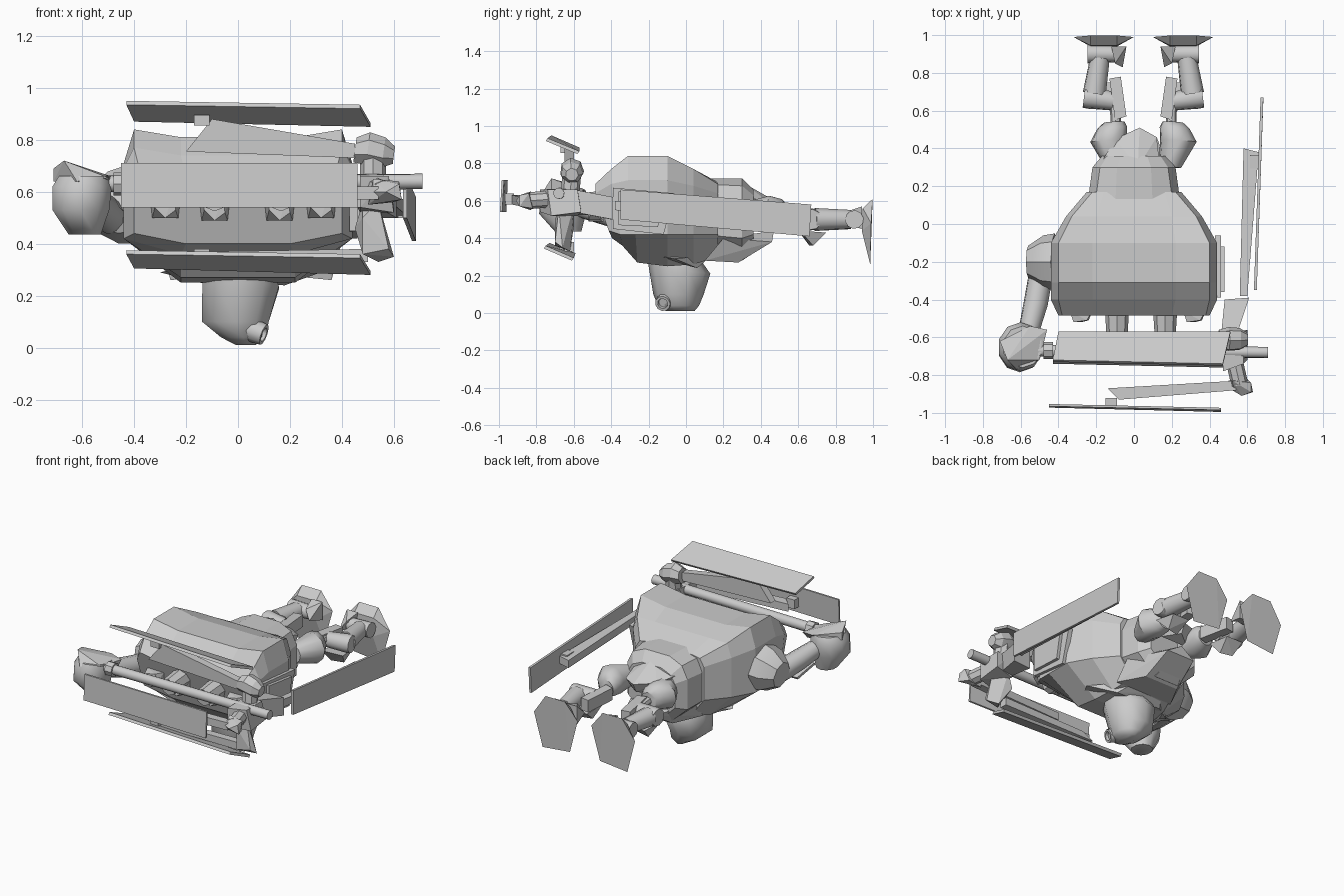
import bpy, bmesh, math
from mathutils import Vector


def finish(name, bm, smooth=None):
    bmesh.ops.recalc_face_normals(bm, faces=bm.faces)
    me = bpy.data.meshes.new(name)
    bm.to_mesh(me)
    bm.free()
    ob = bpy.data.objects.new(name, me)
    bpy.context.collection.objects.link(ob)
    if smooth:
        bpy.ops.object.select_all(action='DESELECT')
        bpy.context.view_layer.objects.active = ob
        ob.select_set(True)
        bpy.ops.object.shade_smooth_by_angle(angle=math.radians(smooth))
    return ob


def loft(name, rings, smooth=None):
    bm = bmesh.new()
    vs = [[bm.verts.new(p) for p in r] for r in rings]
    n = len(vs[0])
    for a, b in zip(vs, vs[1:]):
        for i in range(n):
            bm.faces.new((a[i], a[(i + 1) % n], b[(i + 1) % n], b[i]))
    bm.faces.new(vs[0])
    bm.faces.new(vs[-1])
    return finish(name, bm, smooth)


def limb(name, stations, n=10, smooth=40):
    """Round sections (centre, radius) swept along a path."""
    pts = [Vector(s[0]) for s in stations]
    d = (pts[-1] - pts[0]).normalized()
    u = d.orthogonal().normalized()
    v = d.cross(u)
    ang = [2 * math.pi * i / n for i in range(n)]
    return loft(name, [[p + s[1] * (math.cos(a) * u + math.sin(a) * v) for a in ang]
                       for p, s in zip(pts, stations)], smooth)


def hull(name, pts):
    bm = bmesh.new()
    for p in pts:
        bm.verts.new(p)
    res = bmesh.ops.convex_hull(bm, input=bm.verts)
    junk = {e for e in res['geom_interior'] if isinstance(e, bmesh.types.BMVert)}
    bmesh.ops.delete(bm, geom=list(junk), context='VERTS')
    bmesh.ops.dissolve_limit(bm, angle_limit=0.05, verts=bm.verts, edges=bm.edges)
    return finish(name, bm)


def slab(name, quad, thick):
    t = Vector(thick)
    return hull(name, [Vector(p) for p in quad] + [Vector(p) + t for p in quad])


def box(name, c, s):
    return hull(name, [(c[0] + i * s[0] / 2, c[1] + j * s[1] / 2, c[2] + k * s[2] / 2)
                       for i in (-1, 1) for j in (-1, 1) for k in (-1, 1)])


def body_ring(y, w, ow, fw, zb, z1, z2, zo, zi, lean=0):
    """Right half section mirrored; the bottom leans back by 'lean'."""
    half = [(fw, y + lean, zb), (w, y + lean * .8, z1), (w, y, z2), (ow, y, zo), (fw, y, zi)]
    return half + [(-a, b, c) for a, b, c in reversed(half)]


# faceted torso with a slightly sunken centre panel
loft("torso", [body_ring(-.485, .40, .38, .20, .40, .44, .64, .69, .66, .09),
               body_ring(-.40, .44, .40, .22, .36, .42, .69, .77, .74, .06),
               body_ring(-.31, .44, .40, .22, .27, .42, .71, .84, .81, .05),
               body_ring(-.10, .44, .40, .22, .25, .42, .71, .84, .81),
               body_ring(.04, .36, .33, .20, .26, .42, .68, .77, .77),
               body_ring(.17, .25, .22, .16, .30, .42, .64, .69, .70)])
# pelvis and its guards
loft("pelvis", [body_ring(.08, .25, .21, .10, .29, .42, .60, .69, .72),
                body_ring(.30, .22, .18, .09, .28, .40, .60, .68, .72),
                body_ring(.36, .17, .14, .07, .32, .42, .58, .63, .66)])
hull("tail_guard", [(-.20, .28, .64), (.14, .28, .64), (.02, .30, .70), (-.10, .45, .60),
                    (.03, .51, .58), (.12, .46, .58), (.03, .48, .52), (-.08, .40, .50), (.12, .40, .50)])
hull("belly_guard", [(-.2, .1, .28), (.22, .1, .28), (-.1, .28, .27), (.14, .28, .27),
                     (-.08, .46, .38), (.12, .46, .38), (.02, .47, .44), (-.2, .2, .4), (.22, .2, .4)])
hull("collar", [(-.30, -.06, .29), (.32, -.06, .29), (.18, .06, .24), (-.15, .06, .25),
                (-.22, -.2, .31), (.24, -.2, .31), (.1, .14, .31), (-.1, .14, .31)])


# tapered head hanging below, with a lens on its side
def round_ring(z, xc, yc, rx, ry, tilt=0):
    return [(xc + rx * math.cos(a), yc + ry * math.sin(a), z + tilt * math.sin(a))
            for a in [math.pi * (i + .5) / 5 for i in range(10)]]


loft("head", [round_ring(.31, 0, -.07, .14, .13), round_ring(.23, .01, -.035, .155, .165, -.02),
              round_ring(.10, -.01, -.04, .135, .135), round_ring(.04, .02, -.04, .09, .11),
              round_ring(.01, .03, -.03, .04, .075)], 50)
limb("lens", [((.02, -.10, .08), .048), ((.10, -.125, .05), .042), ((.10, -.125, .05), .028),
              ((.085, -.12, .056), .026)], 10)

# chest nozzles
for x, z in ((-.28, .54), (-.09, .53), (.16, .53), (.32, .54)):
    hull("nozzle", [(x - .05, -.44, z - .04), (x + .05, -.44, z - .04), (x - .06, -.46, z + .05),
                    (x + .06, -.46, z + .05), (x - .04, -.52, z), (x, -.52, z - .04),
                    (x + .04, -.51, z - .01), (x + .03, -.51, z + .05), (x - .04, -.52, z + .04)])
for x in (-.09, .165):
    limb("nozzle_tube", [((x, -.44, .59), .065), ((x, -.60, .58), .055)], 8)

# shoulders
limb("left_shoulder", [((-.42, -.20, .55), .15), ((-.48, -.20, .54), .14), ((-.56, -.20, .53), .085)], 8, 30)
slab("right_shoulder", [(.43, -.39, .45), (.43, -.39, .67), (.43, -.06, .64), (.43, -.12, .42)], (.03, 0, .0))
slab("right_shoulder_cap", [(.45, -.36, .47), (.45, -.36, .65), (.45, -.12, .62), (.45, -.15, .46)], (.03, 0, 0))
# left arm and big cup-shaped fist
limb("left_upper_arm", [((-.49, -.25, .50), .065), ((-.52, -.42, .53), .065), ((-.56, -.58, .57), .055)], 10)
loft("left_fist", [round_ring(.66, -.59, -.65, .105, .11), round_ring(.62, -.60, -.65, .12, .13),
                   round_ring(.53, -.605, -.66, .115, .125), round_ring(.435, -.59, -.63, .065, .07)], 50)
hull("left_fist_guard", [(-.71, -.62, .69), (-.67, -.72, .72), (-.55, -.54, .66), (-.50, -.72, .655),
                         (-.71, -.62, .64), (-.46, -.56, .65), (-.47, -.60, .60), (-.62, -.77, .64)])
# rod held between the hands
limb("rod", [((-.55, -.67, .63), .032), ((.71, -.68, .64), .03)], 10)
limb("rod_collar", [((-.48, -.67, .63), .045), ((-.43, -.67, .63), .045)], 8)

# right forearm and claw hub
hull("right_forearm", [(.46, -.60, .54), (.46, -.60, .66), (.54, -.60, .54), (.54, -.60, .66),
                       (.48, -.40, .50), (.48, -.40, .62), (.61, -.39, .50), (.61, -.39, .62)])
hull("claw_hub", [(.47, -.58, .52), (.47, -.58, .67), (.60, -.56, .54), (.58, -.58, .66),
                  (.47, -.78, .54), (.47, -.78, .66), (.60, -.72, .52), (.58, -.74, .66)])
limb("upper_joint", [((.45, -.61, .76), .05), ((.50, -.61, .765), .065), ((.56, -.61, .75), .06),
                     ((.60, -.61, .74), .035)], 7, 20)
limb("upper_knuckle", [((.52, -.62, .64), .05), ((.52, -.61, .75), .05)], 8)
hull("lower_joint", [(.45, -.60, .46), (.48, -.70, .50), (.52, -.62, .50), (.54, -.68, .56), (.48, -.60, .56),
                     (.54, -.62, .33), (.60, -.66, .35), (.48, -.70, .36), (.58, -.70, .38)])
hull("front_joint", [(.50, -.83, .55), (.52, -.83, .65), (.60, -.82, .56), (.62, -.84, .64),
                     (.63, -.89, .57), (.62, -.89, .63), (.57, -.91, .60), (.52, -.88, .60)])
limb("front_knuckle", [((.53, -.72, .61), .045), ((.56, -.85, .60), .045)], 8)

# four long blades and the tapered arms carrying them
slab("upper_blade", [(-.43, -.73, .935), (.47, -.75, .92), (.51, -.58, .85), (-.40, -.58, .87)], (0, .01, .015))
slab("lower_blade", [(-.43, -.74, .36), (.47, -.76, .345), (.51, -.61, .28), (-.40, -.60, .305)], (0, .01, .015))
slab("front_blade", [(-.45, -.972, .54), (-.45, -.965, .71), (.46, -.985, .71), (.46, -.995, .54)], (0, .012, 0))
slab("side_blade", [(.635, -.35, .50), (.635, -.35, .66), (.67, .67, .58), (.67, .66, .41)], (.015, 0, 0))
slab("upper_arm_bar", [(.45, -.60, .73), (.45, -.60, .785), (-.10, -.60, .88), (-.20, -.60, .755)], (0, -.05, 0))
slab("lower_arm_bar", [(.50, -.60, .33), (.50, -.60, .38), (-.10, -.60, .37), (-.18, -.60, .33)], (0, -.05, 0))
slab("front_arm_bar", [(.54, -.83, .57), (.54, -.88, .57), (-.08, -.93, .58), (-.14, -.87, .58)], (0, 0, .05))
slab("side_arm_bar", [(.56, -.38, .55), (.60, -.38, .55), (.66, .38, .50), (.58, .40, .50)], (0, 0, .05))
for c, s in (((-.14, -.64, .875), (.06, .06, .04)), ((-.14, -.65, .36), (.06, .06, .04)),
             ((-.12, -.945, .61), (.06, .05, .06)), ((.64, .33, .53), (.05, .07, .06))):
    box("blade_mount", c, s)

# legs, mirrored about x = 0.05
for side, s in (("left", -1), ("right", 1)):
    def p(x, y, z):
        return (.05 + s * (x - .05), y, z)

    limb(side + "_hip", [(p(.19, .30, .53), .06), (p(.235, .44, .53), .098), (p(.215, .51, .53), .08),
                         (p(.205, .54, .52), .055)], 10)
    limb(side + "_hip_pin", [(p(.195, .50, .52), .028), (p(.20, .64, .51), .028)], 8)
    hull(side + "_thigh", [p(.14, .57, .47), p(.20, .55, .47), p(.14, .57, .55), p(.20, .55, .55),
                           p(.17, .78, .46), p(.23, .77, .46), p(.17, .78, .54), p(.23, .77, .54)])
    hull(side + "_knee_guard", [p(.19, .60, .44), p(.34, .61, .44), p(.22, .66, .36), p(.30, .68, .36),
                                p(.20, .75, .43), p(.32, .75, .43)])
    limb(side + "_knee", [(p(.21, .65, .50), .05), (p(.34, .67, .50), .06), (p(.365, .67, .50), .055)], 10)
    limb(side + "_shin", [(p(.31, .69, .50), .062), (p(.28, .88, .50), .052)], 10)
    limb(side + "_ankle", [(p(.19, .90, .50), .045), (p(.345, .90, .50), .05)], 10)
    hull(side + "_heel", [p(.14, .94, .45), p(.20, .94, .45), p(.14, .94, .57), p(.22, .94, .57),
                          p(.16, .83, .48), p(.20, .85, .54)])
    foot = [p(.10, .99, .50), p(.16, .985, .28), p(.36, .985, .26), p(.42, .99, .48), p(.33, .998, .61),
            p(.19, .998, .61)]
    hull(side + "_foot", foot + [p(.19, .94, .44), p(.33, .94, .44), p(.33, .945, .56), p(.19, .945, .56)])
